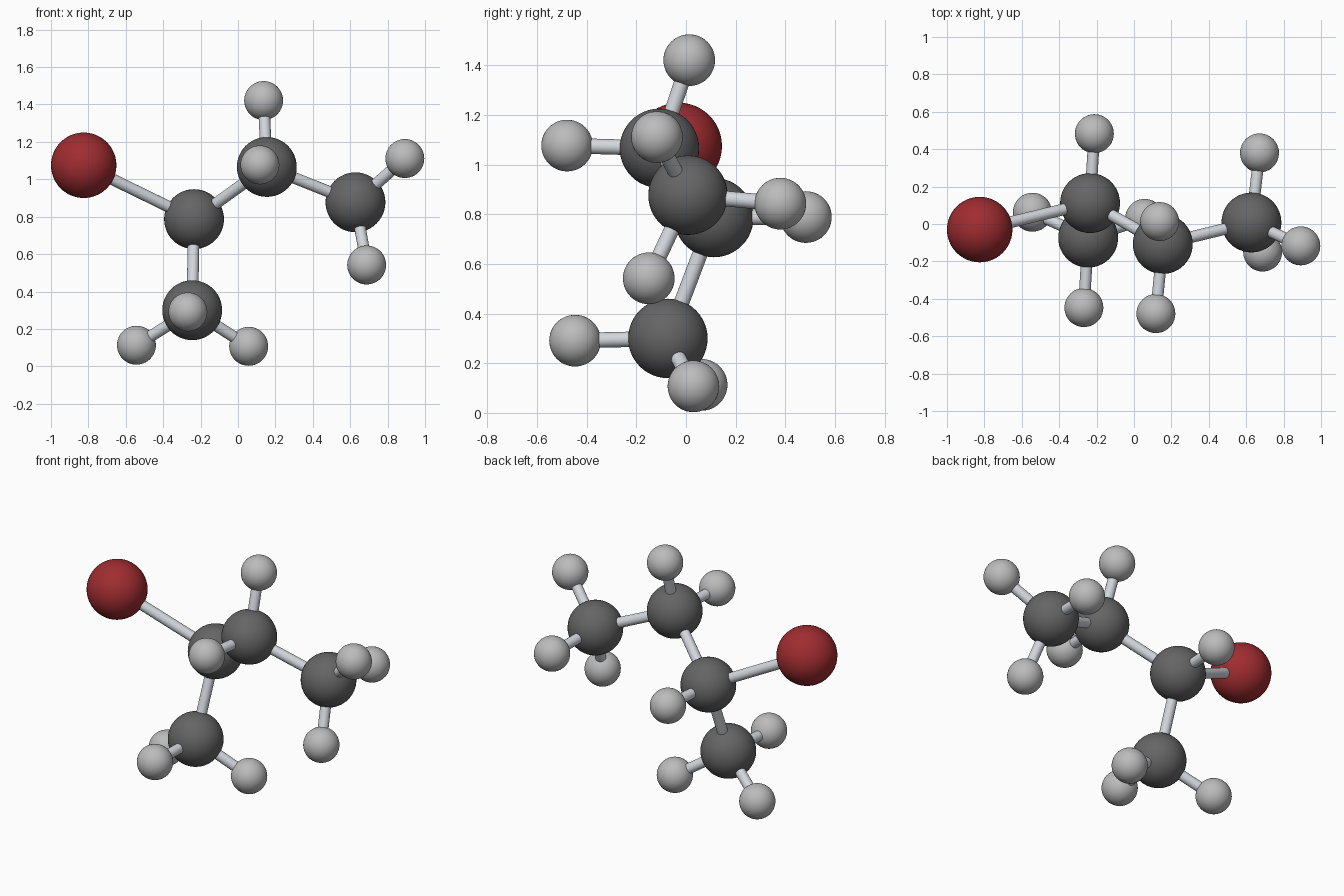
import bpy
from mathutils import Vector

if "Cube" in bpy.data.objects:
    bpy.data.objects.remove(bpy.data.objects["Cube"])


def material(name, rgb):
    m = bpy.data.materials.new(name)
    m.diffuse_color = (*rgb, 1)
    m.use_nodes = True
    m.node_tree.nodes["Principled BSDF"].inputs["Base Color"].default_value = m.diffuse_color
    return m


# element: (radius, material)
KINDS = {
    "carbon": (0.16, material("dark_grey", (0.13, 0.13, 0.13))),
    "hydrogen": (0.104, material("light_grey", (0.5, 0.5, 0.5))),
    "bromine": (0.175, material("dark_red", (0.35, 0.025, 0.03))),
}
BOND_MAT = material("pale_grey", (0.65, 0.68, 0.72))
BOND_RADIUS = 0.031

# atom: (element, position, atom it is bonded to)
ATOMS = {
    "carbon_2": ("carbon", (-0.235, 0.112, 0.787), None),
    "carbon_1": ("carbon", (-0.245, -0.073, 0.300), "carbon_2"),
    "carbon_3": ("carbon", (0.154, -0.107, 1.066), "carbon_2"),
    "carbon_4": ("carbon", (0.628, 0.008, 0.877), "carbon_3"),
    "bromine": ("bromine", (-0.825, -0.030, 1.075), "carbon_2"),
    "hydrogen_1a": ("hydrogen", (-0.543, 0.063, 0.113), "carbon_1"),
    "hydrogen_1b": ("hydrogen", (0.057, 0.030, 0.107), "carbon_1"),
    "hydrogen_1c": ("hydrogen", (-0.268, -0.447, 0.291), "carbon_1"),
    "hydrogen_2": ("hydrogen", (-0.212, 0.483, 0.789), "carbon_2"),
    "hydrogen_3a": ("hydrogen", (0.137, 0.013, 1.421), "carbon_3"),
    "hydrogen_3b": ("hydrogen", (0.117, -0.479, 1.077), "carbon_3"),
    "hydrogen_4a": ("hydrogen", (0.892, -0.117, 1.111), "carbon_4"),
    "hydrogen_4b": ("hydrogen", (0.688, -0.150, 0.542), "carbon_4"),
    "hydrogen_4c": ("hydrogen", (0.671, 0.380, 0.843), "carbon_4"),
}


def finish(name, mat):
    ob = bpy.context.object
    ob.name = name
    ob.data.materials.append(mat)
    bpy.ops.object.shade_smooth_by_angle()


def bond(name, a, b):
    a, b = Vector(a), Vector(b)
    d = b - a
    bpy.ops.mesh.primitive_cylinder_add(
        vertices=24, radius=BOND_RADIUS, depth=d.length, location=(a + b) / 2,
        rotation=d.to_track_quat('Z', 'Y').to_euler())
    finish(name, BOND_MAT)


# Balls, each joined to its neighbour by a stick
for name, (kind, pos, parent) in ATOMS.items():
    radius, mat = KINDS[kind]
    bpy.ops.mesh.primitive_uv_sphere_add(segments=48, ring_count=24,
                                         radius=radius, location=pos)
    finish(name + "_atom", mat)
    if parent:
        bond(name + "_bond", ATOMS[parent][1], pos)
